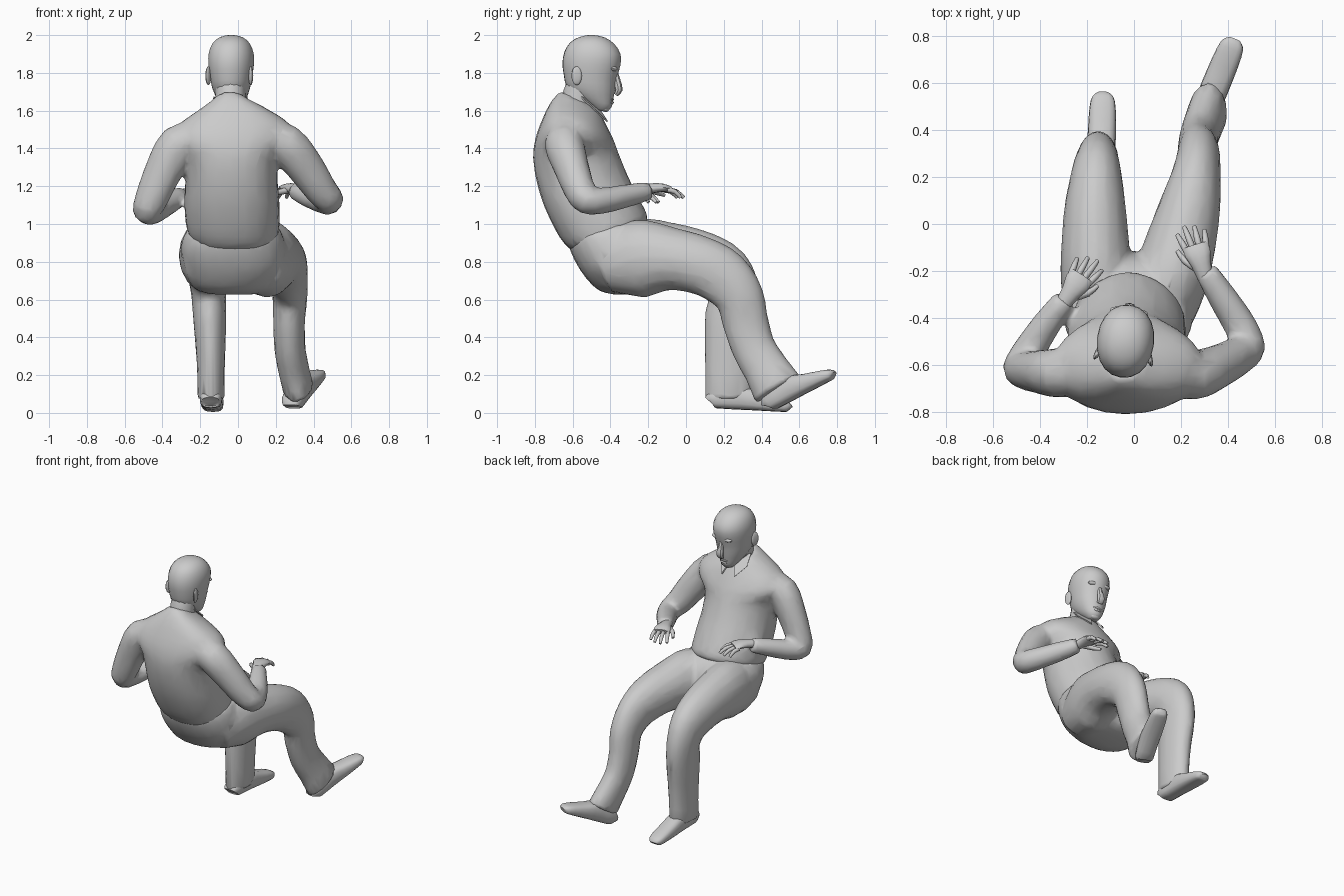
import bpy, bmesh, math
from mathutils import Matrix, Vector as V

if "Cube" in bpy.data.objects:
    bpy.data.objects.remove(bpy.data.objects["Cube"])

grey = bpy.data.materials.new("plain grey")
grey.use_nodes = True
grey.diffuse_color = (0.6, 0.6, 0.6, 1)
grey.node_tree.nodes["Principled BSDF"].inputs["Base Color"].default_value = (0.6, 0.6, 0.6, 1)


def spline(rows, steps):
    """Catmull-Rom through rows of numbers."""
    out = []
    for i in range(len(rows) - 1):
        a, b, c, d = (rows[min(max(i + k, 0), len(rows) - 1)] for k in (-1, 0, 1, 2))
        for s in range(steps):
            t = s / steps
            out.append([q + 0.5 * t * (r - p + t * (2 * p - 5 * q + 4 * r - e + t * (3 * (q - r) + e - p)))
                        for p, q, r, e in zip(a, b, c, d)])
    return out + [list(rows[-1])]


def skin(bm, rings):
    """Join closed rings of points into a capped tube."""
    loops = [[bm.verts.new(p) for p in ring] for ring in rings]
    n = len(loops[0])
    for a, b in zip(loops, loops[1:]):
        for i in range(n):
            bm.faces.new((a[i], a[(i + 1) % n], b[(i + 1) % n], b[i]))
    bm.faces.new(loops[0][::-1])
    bm.faces.new(loops[-1])


def oval(center, u, v, sides, front=1.0, back=1.0):
    """Superellipse with its own squareness on the +v and -v halves."""
    pts = []
    for i in range(sides):
        a = 2 * math.pi * i / sides
        c, s = math.cos(a), math.sin(a)
        power = front if s > 0 else back
        pts.append(center + u * math.copysign(abs(c) ** power, c) + v * math.copysign(abs(s) ** power, s))
    return pts


def limb(bm, rows, ref, steps=3, sides=16, power=1.0):
    """Rows of x, y, z, half width along ref, half depth."""
    rows = spline(rows, steps)
    rings = []
    for i, r in enumerate(rows):
        t = (V(rows[min(i + 1, len(rows) - 1)][:3]) - V(rows[max(i - 1, 0)][:3])).normalized()
        u = V(ref) - t * t.dot(V(ref))
        u.normalize()
        rings.append(oval(V(r[:3]), u * r[3], t.cross(u) * r[4], sides, power, power))
    skin(bm, rings)


def trunk(bm, rows, steps=3, sides=24, front=0.95, back=0.95):
    """Rows of left x, right x, back y, back z, front y, front z."""
    rings = []
    for xl, xr, yb, zb, yf, zf in spline(rows, steps):
        mid = V(((xl + xr) / 2, (yb + yf) / 2, (zb + zf) / 2))
        rings.append(oval(mid, V(((xr - xl) / 2, 0, 0)), V((0, yf - yb, zf - zb)) / 2, sides, front, back))
    skin(bm, rings)


def finish(name, bm, blend=0, angle=40, turn=0):
    if turn:
        bmesh.ops.rotate(bm, cent=(-.04, -.53, 0), matrix=Matrix.Rotation(math.radians(turn), 3, "Z"),
                         verts=bm.verts)
    bmesh.ops.recalc_face_normals(bm, faces=bm.faces)
    mesh = bpy.data.meshes.new(name)
    bm.to_mesh(mesh)
    bm.free()
    obj = bpy.data.objects.new(name, mesh)
    bpy.context.collection.objects.link(obj)
    mesh.materials.append(grey)
    if blend:
        m = obj.modifiers.new("blend", "REMESH")
        m.mode, m.voxel_size, m.use_smooth_shade = "VOXEL", blend, True
        m = obj.modifiers.new("relax", "SMOOTH")
        m.factor, m.iterations = 0.5, 5
        m = obj.modifiers.new("facets", "DECIMATE")
        m.ratio = 0.1
    else:
        bpy.ops.object.select_all(action="DESELECT")
        obj.select_set(True)
        bpy.context.view_layer.objects.active = obj
        bpy.ops.object.shade_smooth_by_angle(angle=math.radians(angle))


def ball(bm, loc, size):
    new = bmesh.ops.create_uvsphere(bm, u_segments=14, v_segments=8, radius=1)["verts"]
    bmesh.ops.scale(bm, vec=size, verts=new)
    bmesh.ops.translate(bm, vec=loc, verts=new)
    return new


# Shirt: trunk and two sleeves blended together
bm = bmesh.new()
trunk(bm, [(-.25, .215, -.61, .86, -.21, 1.01), (-.275, .22, -.67, .93, -.205, 1.05),
           (-.285, .22, -.745, 1.08, -.255, 1.15), (-.28, .21, -.79, 1.22, -.305, 1.25),
           (-.29, .22, -.81, 1.35, -.355, 1.37), (-.35, .29, -.798, 1.45, -.385, 1.45),
           (-.305, .27, -.765, 1.545, -.42, 1.52), (-.2, .155, -.725, 1.63, -.45, 1.58),
           (-.13, .05, -.685, 1.685, -.475, 1.62), (-.12, .035, -.665, 1.7, -.5, 1.635)],
      front=1.08, back=0.85)
limb(bm, [(.13, -.63, 1.46, .08, .08), (.25, -.645, 1.425, .108, .105), (.36, -.605, 1.295, .1, .092),
          (.435, -.565, 1.185, .088, .083), (.485, -.525, 1.125, .077, .073), (.45, -.43, 1.125, .072, .067),
          (.375, -.31, 1.15, .064, .06), (.305, -.2, 1.175, .05, .05)], (.78, .3, .62))
limb(bm, [(-.2, -.63, 1.46, .08, .08), (-.315, -.635, 1.42, .108, .105), (-.4, -.63, 1.27, .1, .092),
          (-.455, -.625, 1.14, .09, .082), (-.483, -.61, 1.07, .078, .073), (-.44, -.53, 1.075, .072, .067),
          (-.375, -.43, 1.11, .064, .06), (-.295, -.32, 1.15, .05, .05)], (-.78, .3, .62))
finish("shirt", bm, 0.015)

# Trousers: seat and two legs blended together
bm = bmesh.new()
trunk(bm, [(-.15, .1, -.37, .625, -.2, .635), (-.24, .18, -.465, .65, -.12, .68),
           (-.29, .25, -.55, .74, -.12, .82), (-.3, .25, -.605, .84, -.16, .95),
           (-.265, .22, -.63, .92, -.235, 1.03)], back=0.88)
limb(bm, [(.1, -.42, .77, .14, .14), (.15, -.25, .815, .16, .208), (.2, -.08, .815, .15, .168),
          (.24, .08, .78, .13, .155), (.265, .2, .715, .105, .15), (.275, .285, .61, .093, .13),
          (.27, .315, .48, .085, .122), (.275, .36, .34, .083, .117), (.295, .425, .23, .083, .122),
          (.32, .487, .125, .083, .14)], (1, 0, 0))
limb(bm, [(-.14, -.42, .78, .14, .14), (-.16, -.25, .83, .152, .198), (-.165, -.08, .835, .145, .172),
          (-.165, .08, .805, .13, .158), (-.16, .2, .74, .11, .153), (-.155, .255, .62, .092, .14),
          (-.15, .245, .5, .088, .147), (-.145, .235, .35, .08, .137), (-.143, .23, .2, .073, .132),
          (-.143, .23, .075, .073, .132)], (1, 0, 0))
finish("trousers", bm, 0.015)


# Shoes: flat soled lofts from heel to toe
def shoe(name, heel, toe):
    heel, f = V(heel), V(toe) - V(heel)
    side = f.cross(V((0, 0, 1))).normalized()
    up = side.cross(f).normalized()
    rows = []
    for t, w, h in ((0, .045, .07), (.06, .058, .1), (.35, .06, .13), (.6, .06, .1),
                    (.86, .056, .07), (.97, .046, .052), (1.0, .028, .035)):
        rows.append((*(heel + f * t + up * h / 2), w, h / 2))
    bm = bmesh.new()
    limb(bm, rows, side, 2, 16, 0.7)
    finish(name, bm)


shoe("left_shoe", (.29, .45, .005), (.43, .79, .185))
shoe("right_shoe", (-.145, .125, .025), (-.132, .55, .003))


# Hands: flat palm, four curling fingers and a thumb
def hand(name, wrist, forward, thumb):
    w, f, up = V(wrist), V(forward).normalized(), V((0, 0, 1))
    s = up.cross(f) * thumb
    bm = bmesh.new()
    limb(bm, [(*(w - f * .03), .034, .028), (*(w + f * .03 + up * .01), .042, .026),
              (*(w + f * .08 + up * .012), .056, .022), (*(w + f * .115 + up * .006), .052, .016)], s, 2, 12)
    for k, length in enumerate((.08, .098, .092, .07)):
        off = (1.5 - k) * .028
        base = w + f * (.105 - .006 * abs(k - 1)) + s * off
        d = f + s * off * 5
        limb(bm, [(*base, .014, .014), (*(base + d * length * .55 - up * .008), .013, .013),
                  (*(base + d * length - up * .04), .009, .009)], s, 2, 8)
    limb(bm, [(*(w + f * .02 + s * .02), .02, .018), (*(w + f * .065 + s * .062 - up * .012), .015, .015),
              (*(w + f * .115 + s * .08 - up * .028), .009, .009)], f - s, 2, 8)
    finish(name, bm, angle=60)


hand("left_hand", (.295, -.2, 1.18), (-.3, .95, 0), 1)
hand("right_hand", (-.285, -.315, 1.155), (.55, .83, 0), -1)

# Head: stacked ovals from chin to crown, turned slightly aside
X, TURN = -.04, -7
bm = bmesh.new()
skull = [(.03, -.48, 1.605, -.425, 1.595), (.055, -.53, 1.64, -.395, 1.615), (.08, -.6, 1.685, -.385, 1.655),
         (.1, -.635, 1.73, -.375, 1.71), (.112, -.648, 1.79, -.366, 1.77), (.121, -.655, 1.85, -.346, 1.84),
         (.119, -.645, 1.91, -.345, 1.9), (.098, -.615, 1.96, -.38, 1.955), (.06, -.565, 1.99, -.43, 1.988),
         (.015, -.515, 2.0, -.485, 2.0)]
trunk(bm, [(X - r[0], X + r[0], *r[1:]) for r in skull], 2, 20)
finish("head", bm, angle=50, turn=TURN)

bm = bmesh.new()
limb(bm, [(X, -.58, 1.6, .085, .085), (X, -.565, 1.68, .08, .088), (X, -.53, 1.76, .085, .09)], (1, 0, 0))
finish("neck", bm)

bm = bmesh.new()
limb(bm, [(X, -.375, 1.81, .014, .014), (X, -.364, 1.755, .019, .02), (X, -.354, 1.71, .026, .02),
          (X, -.37, 1.685, .02, .012)], (1, 0, 0), 2, 8)
finish("nose", bm, turn=TURN)

bm = bmesh.new()
for z, w in ((1.66, .034), (1.643, .028)):
    ball(bm, (X, -.395, z), (w, .014, .009))
finish("lips", bm, turn=TURN)

bm = bmesh.new()
ball(bm, (X, -.425, 1.613), (.035, .022, .02))
finish("chin", bm, turn=TURN)

for label, sx in (("left", 1), ("right", -1)):
    bm = bmesh.new()
    ear = ball(bm, (X + sx * .111, -.565, 1.785), (.012, .027, .05))
    for v in ear:
        v.co.x += sx * max(0, -.56 - v.co.y) * .35
    finish(label + "_ear", bm, turn=TURN)
    bm = bmesh.new()
    ball(bm, (X + sx * .045, -.376, 1.822), (.038, .02, .014))
    finish(label + "_brow", bm, turn=TURN)
    # Collar points folded over the shirt front
    bm = bmesh.new()
    edge = [V((X + sx * x, y, z)) for x, y, z in
            ((.085, -.56, 1.672), (.01, -.478, 1.63), (.045, -.42, 1.54), (.1, -.49, 1.605))]
    lift = V((sx * .004, .007, .004))
    skin(bm, [edge, [p + lift for p in edge]])
    finish(label + "_collar", bm)
